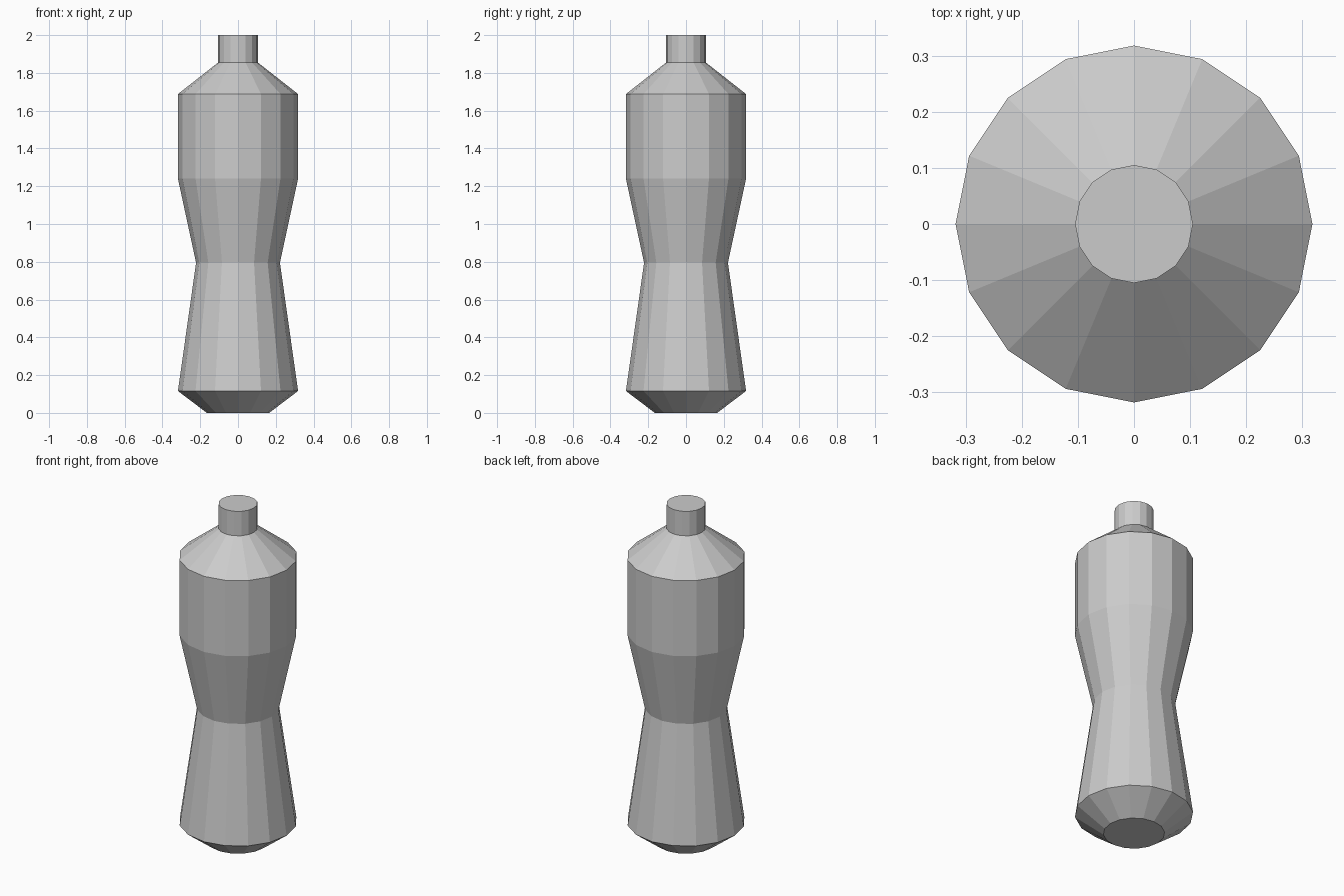
import bpy, bmesh
from math import cos, sin, tau

if "Cube" in bpy.data.objects:
    bpy.data.objects.remove(bpy.data.objects["Cube"])

SIDES = 16
# Bottle profile as (radius, height), from base to neck top
PROFILE = [(0.165, 0.0), (0.318, 0.116), (0.222, 0.795), (0.318, 1.24),
           (0.318, 1.688), (0.105, 1.855), (0.105, 2.0)]

bm = bmesh.new()
rings = [[bm.verts.new((r * cos(tau * i / SIDES), r * sin(tau * i / SIDES), z))
          for i in range(SIDES)] for r, z in PROFILE]

# Walls between neighbouring rings
for low, high in zip(rings, rings[1:]):
    for i in range(SIDES):
        j = (i + 1) % SIDES
        bm.faces.new((low[i], low[j], high[j], high[i]))

# Flat base and neck caps
bm.faces.new(rings[0][::-1])
bm.faces.new(rings[-1])

mesh = bpy.data.meshes.new("bottle")
bm.to_mesh(mesh)
bm.free()
bpy.context.collection.objects.link(bpy.data.objects.new("bottle", mesh))
